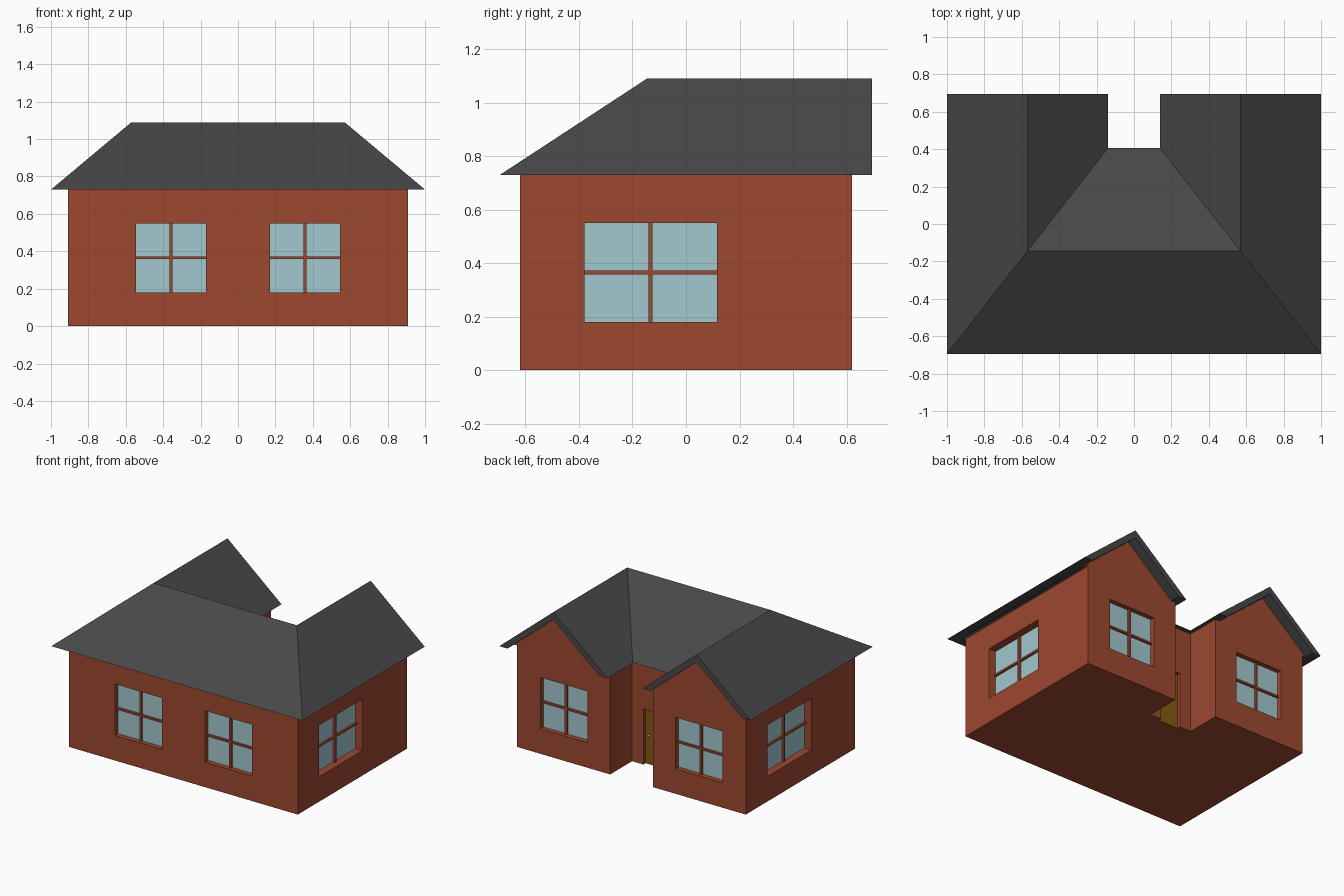
import bpy, bmesh
from mathutils import Matrix, Vector

if "Cube" in bpy.data.objects:
    bpy.data.objects.remove(bpy.data.objects["Cube"])

EAVE, RIDGE = 0.73, 1.09


def material(name, r, g, b):
    m = bpy.data.materials.new(name)
    m.diffuse_color = (r, g, b, 1)
    m.use_nodes = True
    m.node_tree.nodes["Principled BSDF"].inputs["Base Color"].default_value = m.diffuse_color
    return m


brick = material("brick", 0.34, 0.065, 0.03)
slate = material("slate", 0.065, 0.065, 0.065)
pane = material("pane", 0.36, 0.58, 0.62)
wood = material("wood", 0.24, 0.10, 0.006)
brass = material("brass", 0.6, 0.4, 0.08)


def finish(bm, name, mat):
    bmesh.ops.recalc_face_normals(bm, faces=bm.faces)
    me = bpy.data.meshes.new(name)
    bm.to_mesh(me)
    bm.free()
    ob = bpy.data.objects.new(name, me)
    bpy.context.collection.objects.link(ob)
    if mat:
        me.materials.append(mat)
    return ob


def prism(bm, pts, vec):
    """Extrude a flat polygon along a vector into a solid."""
    f = bm.faces.new([bm.verts.new(p) for p in pts])
    ext = bmesh.ops.extrude_face_region(bm, geom=[f], use_keep_orig=True)
    bmesh.ops.translate(bm, vec=vec, verts=[v for v in ext["geom"] if isinstance(v, bmesh.types.BMVert)])


def box(bm, frame, u0, u1, d0, d1, z0, z1):
    """Box in a wall frame: u along the wall, d depth into it."""
    m = (frame @ Matrix.Translation(((u0 + u1) / 2, (d0 + d1) / 2, (z0 + z1) / 2))
         @ Matrix.Diagonal((u1 - u0, d1 - d0, z1 - z0, 1)))
    bmesh.ops.create_cube(bm, size=1, matrix=m)


def wall_frame(ox, oy, ux, uy):
    """Wall origin and direction; depth runs to the left of the direction."""
    return Matrix(((ux, -uy, 0, ox), (uy, ux, 0, oy), (0, 0, 1, 0), (0, 0, 0, 1)))


front = wall_frame(0, -0.62, 1, 0)
back = wall_frame(0, 0.62, -1, 0)
right = wall_frame(0.91, 0, 0, 1)
left = wall_frame(-0.91, 0, 0, -1)
porch = wall_frame(0, 0.37, -1, 0)

# Window openings: wall, start, end, recess depth
windows = [(front, -0.545, -0.17, 0.04), (front, 0.17, 0.545, 0.04),
           (back, -0.725, -0.35, 0.04), (back, 0.35, 0.725, 0.04),
           (right, -0.38, 0.115, 0.06), (left, -0.37, 0.125, 0.06)]
Z0, Z1 = 0.18, 0.55

# Brick walls: U-shaped plan
bm = bmesh.new()
plan = [(-0.91, -0.62), (0.91, -0.62), (0.91, 0.62), (0.17, 0.62),
        (0.17, 0.37), (-0.17, 0.37), (-0.17, 0.62), (-0.91, 0.62)]
prism(bm, [(x, y, 0) for x, y in plan], (0, 0, EAVE))
walls = finish(bm, "walls", brick)

# Recesses for windows and door
bm = bmesh.new()
for fr, u0, u1, d in windows:
    box(bm, fr, u0, u1, -0.05, d, Z0, Z1)
box(bm, porch, -0.08, 0.08, -0.05, 0.04, -0.05, 0.40)
cutter = finish(bm, "recess_cutter", None)
cutter.hide_render = True
cutter.hide_viewport = True
mod = walls.modifiers.new("recesses", "BOOLEAN")
mod.operation, mod.solver, mod.object = "DIFFERENCE", "EXACT", cutter

# Glass panes and crossed glazing bars
glass, bars = bmesh.new(), bmesh.new()
for fr, u0, u1, d in windows:
    box(glass, fr, u0, u1, d - 0.005, d + 0.005, Z0, Z1)
    c, zc = (u0 + u1) / 2, (Z0 + Z1) / 2
    box(bars, fr, c - 0.008, c + 0.008, d - 0.02, d, Z0, Z1)
    box(bars, fr, u0, u1, d - 0.02, d, zc - 0.007, zc + 0.007)
finish(glass, "window_glass", pane)
finish(bars, "glazing_bars", brick)

# Door and knob
bm = bmesh.new()
box(bm, porch, -0.08, 0.08, 0.025, 0.045, 0, 0.40)
finish(bm, "door", wood)
bm = bmesh.new()
bmesh.ops.create_uvsphere(bm, u_segments=12, v_segments=8, radius=0.009,
                          matrix=Matrix.Translation((0.05, 0.353, 0.21)))
finish(bm, "door_knob", brass)

# Hip roof shell with two gabled wings
IN_X, IN_Y = 0.065, 0.082
DROP = (RIDGE - EAVE) * IN_X / 0.43


def shell_points(s, k):
    """Half of the roof skin; k=0 outside, k=1 underside."""
    a, b, r = k * IN_X, k * IN_Y, RIDGE - k * DROP
    return [(s * (1 - a), -0.695 + b, EAVE), (s * (1 - a), 0.695, EAVE),
            (s * 0.57, 0.695, r), (s * 0.57, -0.145, r),
            (s * (0.14 + a), 0.695, EAVE), (s * (0.14 + a), 0.405 - b, EAVE)]


bm = bmesh.new()
skin = {(s, k): [bm.verts.new(p) for p in shell_points(s, k)] for s in (1, -1) for k in (0, 1)}
for k in (0, 1):
    p, q = skin[1, k], skin[-1, k]
    for v in (p, q):
        bm.faces.new([v[i] for i in (0, 1, 2, 3)])
        bm.faces.new([v[i] for i in (3, 2, 4, 5)])
    bm.faces.new((p[0], p[3], q[3], q[0]))
    bm.faces.new((p[3], p[5], q[5], q[3]))
# Soffit and gable edges joining outside to underside
for s in (1, -1):
    o, n = skin[s, 0], skin[s, 1]
    for i, j in ((0, 1), (1, 2), (2, 4), (4, 5)):
        bm.faces.new((o[i], o[j], n[j], n[i]))
for i in (0, 5):
    bm.faces.new((skin[1, 0][i], skin[-1, 0][i], skin[-1, 1][i], skin[1, 1][i]))
finish(bm, "roof", slate)

# Brick gables filling the wing ends
bm = bmesh.new()
for s in (1, -1):
    pts = shell_points(s, 1)
    prism(bm, [(pts[i][0], 0.62, pts[i][2]) for i in (1, 2, 4)], (0, -0.04, 0))
finish(bm, "gables", brick)
